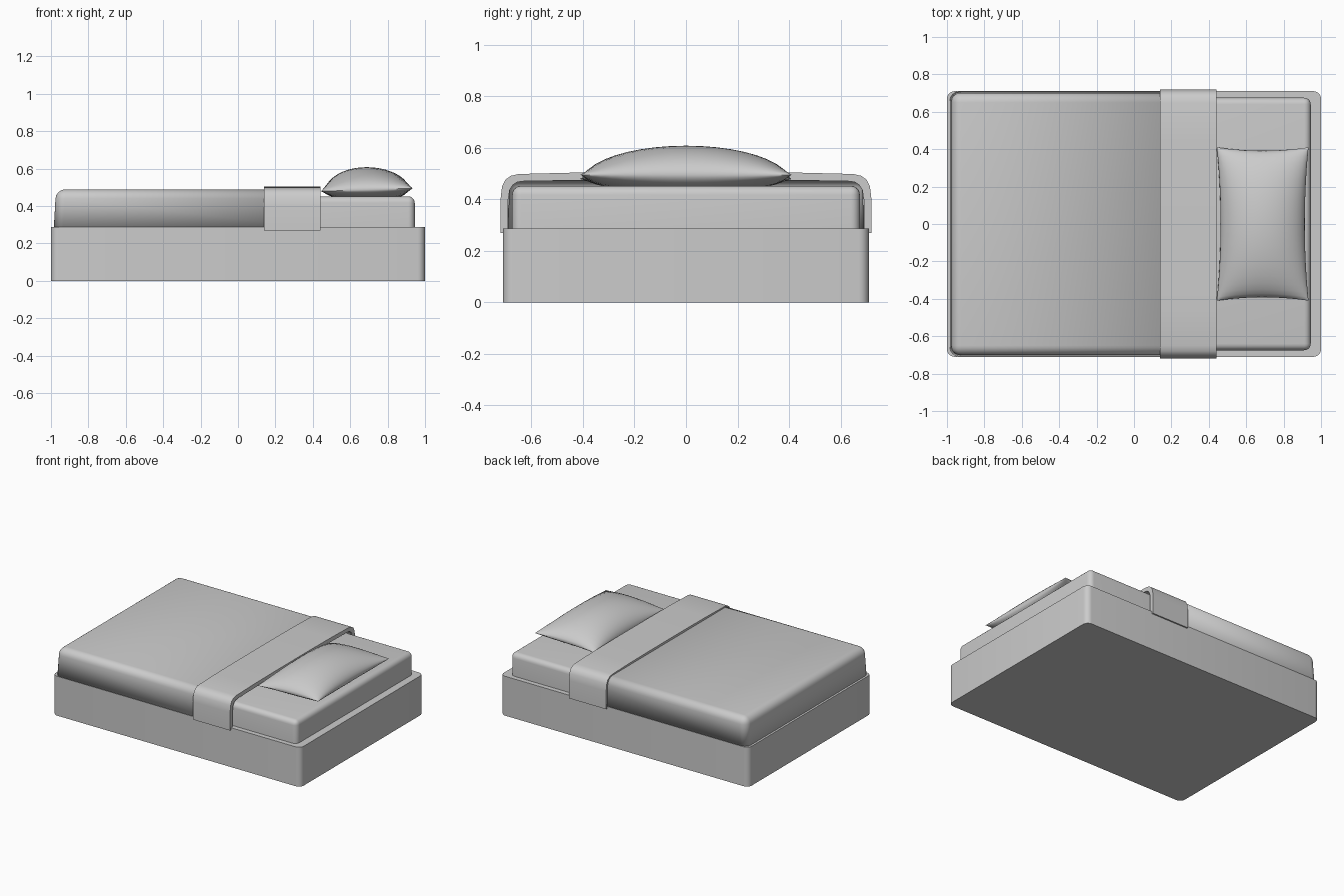
import bpy, bmesh, math

if "Cube" in bpy.data.objects:
    bpy.data.objects.remove(bpy.data.objects["Cube"])


def finish(name, bm, angle=40):
    bmesh.ops.recalc_face_normals(bm, faces=bm.faces)
    mesh = bpy.data.meshes.new(name)
    bm.to_mesh(mesh)
    bm.free()
    ob = bpy.data.objects.new(name, mesh)
    bpy.context.collection.objects.link(ob)
    bpy.ops.object.select_all(action='DESELECT')
    ob.select_set(True)
    bpy.context.view_layer.objects.active = ob
    bpy.ops.object.shade_smooth_by_angle(angle=math.radians(angle))
    return ob


def box(x0, x1, y, z0, z1):
    bm = bmesh.new()
    bmesh.ops.create_cube(bm, size=1)
    for v in bm.verts:
        v.co = (x1 if v.co.x > 0 else x0,
                y if v.co.y > 0 else -y,
                z1 if v.co.z > 0 else z0)
    return bm


def round_edges(bm, edges, radius, segments):
    bmesh.ops.bevel(bm, geom=edges, offset=radius, segments=segments,
                    profile=0.5, affect='EDGES')


def solidify(ob, thickness):
    m = ob.modifiers.new("thickness", 'SOLIDIFY')
    m.thickness = thickness
    m.offset = -1


# Bed base: plain block with rounded vertical corners
bm = box(-1, 1, 0.71, 0, 0.287)
round_edges(bm, [e for e in bm.edges
                 if abs(e.verts[0].co.z - e.verts[1].co.z) > 0.1], 0.04, 5)
finish("bed_base", bm)

# Mattress: soft rounded block
bm = box(-0.945, 0.945, 0.675, 0.27, 0.452)
round_edges(bm, [e for e in bm.edges
                 if max(v.co.z for v in e.verts) > 0.4], 0.035, 5)
finish("mattress", bm)

# Duvet: shell open underneath and at the head end, tapering slightly upwards
bm = box(-0.985, 0.43, 0.708, 0.28, 0.489)
for v in bm.verts:
    if v.co.z > 0.4:
        v.co.y *= 0.988
        if v.co.x < 0:
            v.co.x += 0.012
bm.faces.ensure_lookup_table()
bmesh.ops.delete(bm, geom=[f for f in bm.faces
                           if f.normal.z < -0.9 or f.normal.x > 0.9],
                 context='FACES_ONLY')
round_edges(bm, [e for e in bm.edges if not e.is_boundary], 0.05, 6)
solidify(finish("duvet", bm), 0.018)

# Folded band: one draped cross-section, mirrored and extended along the bed
half = [(0.72, 0.27), (0.72, 0.40), (0.714, 0.45), (0.70, 0.477),
        (0.68, 0.491), (0.65, 0.498), (0.45, 0.503), (0.2, 0.505)]
outer = half + [(-y, z) for y, z in reversed(half)]
inner_half = [(0.69, 0.27), (0.69, 0.40), (0.684, 0.437), (0.672, 0.456),
              (0.655, 0.467), (0.63, 0.47), (0.45, 0.473), (0.2, 0.475)]
inner = inner_half + [(-y, z) for y, z in reversed(inner_half)]
bm = bmesh.new()
rings = []
for x in (0.14, 0.44):
    rings.append([[bm.verts.new((x, y, z)) for y, z in line]
                  for line in (outer, inner)])
(o0, i0), (o1, i1) = rings
for a, b in ((o0, o1), (i0, i1), (o0, i0), (o1, i1)):
    for k in range(len(a) - 1):
        bm.faces.new((a[k], a[k + 1], b[k + 1], b[k]))
for k in (0, -1):
    bm.faces.new((o0[k], o1[k], i1[k], i0[k]))
finish("duvet_fold", bm)

# Pillow: two puffed sheets sharing a seam, with pulled-in edges
N = 20
bm = bmesh.new()


def pillow_point(i, j, side):
    u = -math.cos(math.pi * i / N)
    v = -math.cos(math.pi * j / N)
    x = 0.688 + u * (0.245 - 0.02 * (1 - v * v))
    y = v * (0.41 - 0.018 * (1 - u * u))
    puff = max(0, (1 - u * u) * (1 - v * v))
    seam = 0.487 + 0.008 * u
    if side > 0:
        z = seam + (0.608 - seam) * puff ** 0.55
    else:
        z = seam - (seam - 0.447) * min(1, 1.6 * puff ** 0.5)
    return (x, y, z)


for side in (1, -1):
    grid = [[bm.verts.new(pillow_point(i, j, side)) for j in range(N + 1)]
            for i in range(N + 1)]
    for i in range(N):
        for j in range(N):
            bm.faces.new((grid[i][j], grid[i + 1][j],
                          grid[i + 1][j + 1], grid[i][j + 1]))
bmesh.ops.remove_doubles(bm, verts=bm.verts, dist=0.0005)
finish("pillow", bm, 50)
